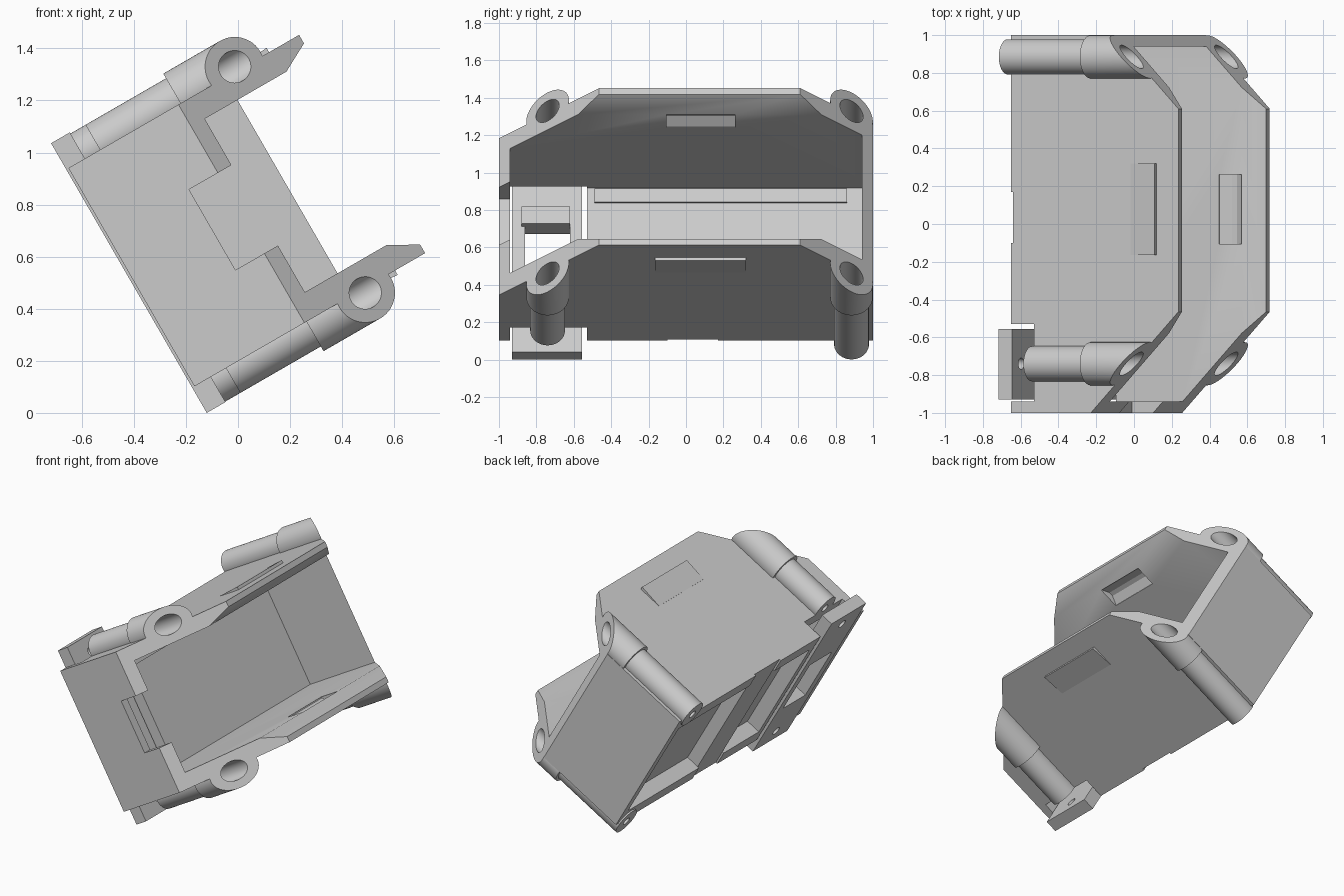
import bpy, bmesh, math
from mathutils import Matrix

if "Cube" in bpy.data.objects:
    bpy.data.objects.remove(bpy.data.objects["Cube"])

GREY = (0.6, 0.6, 0.6, 1)
plastic = bpy.data.materials.new("light grey plastic")
plastic.use_nodes = True
plastic.diffuse_color = GREY
plastic.node_tree.nodes["Principled BSDF"].inputs["Base Color"].default_value = GREY

# The case is built upright: x = depth, y = length, z = height, then tilted.
LOW, HIGH = 0.112, 1.08            # outer faces of the long walls
IN_LOW, IN_HIGH = 0.213, 0.982     # inner faces of the long walls
MID = (LOW + HIGH) / 2
POST_Z = (0.095, 1.098)
POST_Y = (-0.74, 0.885)


def finish(name, bm):
    bmesh.ops.recalc_face_normals(bm, faces=bm.faces)
    mesh = bpy.data.meshes.new(name)
    bm.to_mesh(mesh)
    bm.free()
    ob = bpy.data.objects.new(name, mesh)
    bpy.context.collection.objects.link(ob)
    mesh.materials.append(plastic)
    return ob


def prism(name, pts, a, b, along):
    """Extrude a profile: (x, z) points along y, or (x, y) points along z."""
    bm = bmesh.new()
    place = (lambda p, t: (p[0], t, p[1])) if along == "y" else (lambda p, t: (p[0], p[1], t))
    face = bm.faces.new([bm.verts.new(place(p, a)) for p in pts])
    ext = bmesh.ops.extrude_face_region(bm, geom=[face])
    d = place((0, 0), b - a)
    bmesh.ops.translate(bm, vec=d, verts=[g for g in ext["geom"] if isinstance(g, bmesh.types.BMVert)])
    return finish(name, bm)


def box(name, x, y, z):
    return prism(name, [(x[0], z[0]), (x[1], z[0]), (x[1], z[1]), (x[0], z[1])], y[0], y[1], "y")


def rod(name, x0, x1, y, z, r):
    bm = bmesh.new()
    m = Matrix.Translation(((x0 + x1) / 2, y, z)) @ Matrix.Rotation(math.pi / 2, 4, "Y")
    bmesh.ops.create_cone(bm, cap_ends=True, segments=48, radius1=r, radius2=r,
                          depth=x1 - x0, matrix=m)
    return finish(name, bm)


def combine(ob, other, op="DIFFERENCE"):
    mod = ob.modifiers.new("bool", "BOOLEAN")
    mod.operation, mod.solver, mod.object = op, "EXACT", other
    dg = bpy.context.evaluated_depsgraph_get()
    mesh = bpy.data.meshes.new_from_object(ob.evaluated_get(dg))
    ob.modifiers.clear()
    ob.data = mesh
    bpy.data.objects.remove(other)


def mirror_z(pts, flip):
    return [(x, 2 * MID - z) for x, z in pts] if flip else pts


# Case block with screw posts and wider bosses
case = box("case", (0.01, 1.033), (-1, 1), (LOW, HIGH))
for y in POST_Y:
    for z in POST_Z:
        combine(case, rod("post", 0, 0.6, y, z, 0.093), "UNION")
        combine(case, rod("boss", 0.507, 1.02, y, z, 0.114), "UNION")

# Sloping ends of the rim
for pts in ([(0.398, -1.1), (1.198, -0.3), (1.4, -0.3), (1.4, -1.1)],
            [(0.543, 1.1), (1.243, 0.4), (1.4, 0.4), (1.4, 1.1)]):
    combine(case, prism("slope_cutter", pts, -0.4, 1.6, "z"))

# Open cavity with a tapered lip
combine(case, prism("cavity_cutter", [
    (0.136, IN_LOW), (0.92, IN_LOW), (1.053, 0.139),
    (1.053, 1.053), (0.92, IN_HIGH), (0.136, IN_HIGH)], -0.94, 0.94, "y"))

# Window in the front wall, end plate compartment, recesses in the rear
for x, y, z in (((0.37, 0.8), (-1.1, -0.9), (0.42, 0.777)),
                ((-0.1, 0.2), (-0.938, -0.53), (IN_LOW, IN_HIGH)),
                ((-0.1, 0.15), (-0.94, -0.53), (-0.1, 1.3)),
                ((-0.1, 0.11), (0.17, 0.94), (IN_LOW, IN_HIGH)),
                ((-0.1, 0.11), (-0.48, -0.1), (IN_LOW, IN_HIGH)),
                ((-0.1, 0.022), (-0.1, 0.17), (-0.1, 1.3))):
    combine(case, box("cutter", x, y, z))

# Screw holes: wide from the boss, narrow to the rear
for y in POST_Y:
    for z in POST_Z:
        combine(case, rod("bore", 0.25, 1.2, y, z, 0.062))
        combine(case, rod("pilot", -0.1, 0.3, y, z, 0.028))

# Inner snap grooves in both lips
for flip in (False, True):
    groove = [(0.78, 0.24), (0.78, 0.205), (0.835, 0.17), (0.865, 0.17), (0.92, 0.205), (0.92, 0.24)]
    combine(case, prism("groove", mirror_z(groove, flip), -0.105, 0.262, "y"))

# Outer snap ramps on both long walls
parts = [case]
for flip, name in ((False, "lower_snap_ramp"), (True, "upper_snap_ramp")):
    ramp = [(0.74, LOW + 0.005), (0.74, LOW - 0.001), (0.9, LOW - 0.02), (0.9, LOW + 0.005)]
    parts.append(prism(name, mirror_z(ramp, flip), -0.165, 0.32, "y"))

# Removable end plate with connector window and screw holes
plate = box("end_plate", (0, 0.083), (-0.93, -0.555), (0, 1.196))
combine(plate, box("window", (-0.1, 0.2), (-0.86, -0.62), (0.37, 0.775)))
for z in POST_Z:
    combine(plate, rod("hole", -0.1, 0.2, POST_Y[0], z, 0.03))
parts.append(plate)
parts.append(box("connector_block", (0.08, 0.115), (-0.88, -0.62), (0.775, 0.88)))

# Low ledge on the cavity floor
parts.append(box("floor_ledge", (0.13, 0.144), (-0.49, 0.86), (0.89, 0.975)))

# Tilt everything onto its lower rear edge
tilt = Matrix.Translation((-0.12, 0, 0)) @ Matrix.Rotation(math.radians(-30), 4, "Y")
for ob in parts:
    ob.data.transform(tilt)
    bpy.ops.object.select_all(action="DESELECT")
    ob.select_set(True)
    bpy.context.view_layer.objects.active = ob
    bpy.ops.object.shade_smooth_by_angle(angle=math.radians(30))
